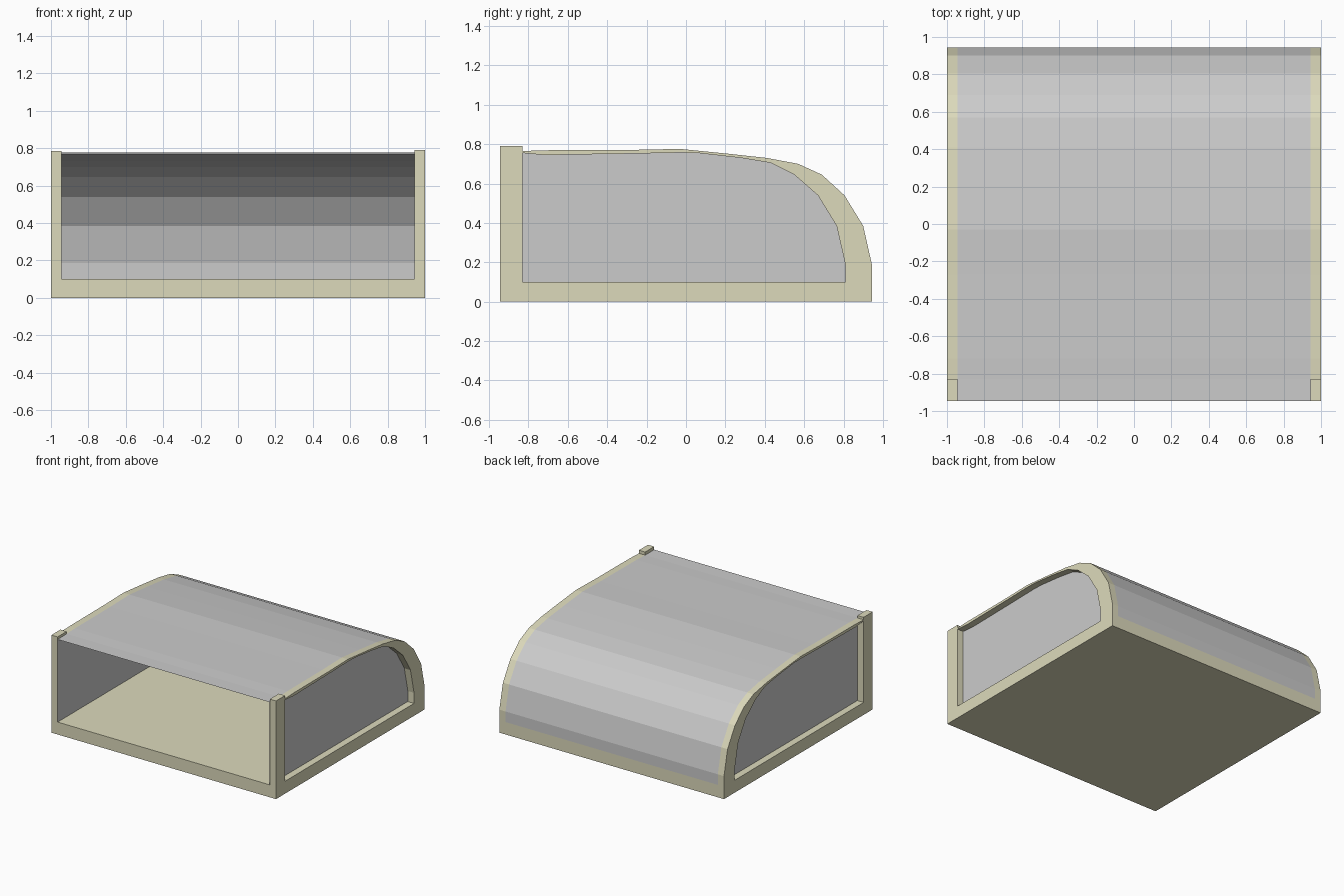
import bpy, bmesh

if "Cube" in bpy.data.objects:
    bpy.data.objects.remove(bpy.data.objects["Cube"])

W, IN, D, SILL = 1.0, 0.945, 0.945, 0.10
tan = bpy.data.materials.new("tan_frame")
tan.diffuse_color = (0.72, 0.70, 0.50, 1)
tan.use_nodes = True
tan.node_tree.nodes["Principled BSDF"].inputs["Base Color"].default_value = tan.diffuse_color

# Roof curve and window curve as (y, z), from back to front
OUTER = [(0.945, SILL), (0.945, 0.185), (0.90, 0.385), (0.805, 0.54),
         (0.69, 0.645), (0.57, 0.70), (0.41, 0.73), (0.20, 0.753),
         (-0.03, 0.776), (-0.27, 0.771), (-0.72, 0.769), (-0.83, 0.765)]
INNER = [(0.81, SILL), (0.81, 0.185), (0.765, 0.385), (0.67, 0.54),
         (0.55, 0.645), (0.43, 0.705), (0.28, 0.73), (0.06, 0.755),
         (-0.03, 0.757), (-0.27, 0.752), (-0.72, 0.745), (-0.83, 0.755)]


def finish(name, bm, mat=None, solid=True):
    if solid:
        bmesh.ops.recalc_face_normals(bm, faces=bm.faces)
    me = bpy.data.meshes.new(name)
    bm.to_mesh(me)
    bm.free()
    ob = bpy.data.objects.new(name, me)
    bpy.context.collection.objects.link(ob)
    if mat:
        me.materials.append(mat)


def prism(name, profile, x0, x1, mat):
    """Extrude a (y, z) outline along x."""
    bm = bmesh.new()
    a = [bm.verts.new((x0, y, z)) for y, z in profile]
    b = [bm.verts.new((x1, y, z)) for y, z in profile]
    n = len(profile)
    for i in range(n):
        j = (i + 1) % n
        bm.faces.new((a[i], a[j], b[j], b[i]))
    caps = [bm.faces.new(a), bm.faces.new(b)]
    bmesh.ops.recalc_face_normals(bm, faces=bm.faces)
    bmesh.ops.triangulate(bm, faces=caps)
    finish(name, bm, mat)


# Base slab
prism("base", [(-D, 0), (D, 0), (D, SILL), (-D, SILL)], -W, W, tan)

for side, s, top in (("left", -1, 0.785), ("right", 1, 0.79)):
    # Side frame: front post plus curved rail around the window
    post = [(-0.83, top), (-D, top), (-D, SILL), (-0.83, SILL)]
    prism(side + "_frame", OUTER + post + INNER[::-1], s * IN, s * W, tan)

    # Side window pane on the inner face of the frame
    bm = bmesh.new()
    pts = OUTER + [(-D, 0.765), (-D, SILL)]
    if s < 0:
        pts = pts[::-1]
    bm.faces.new([bm.verts.new((s * (IN - 0.001), y, z)) for y, z in pts])
    finish(side + "_pane", bm, solid=False)

# Curved roof and back sheet between the frames
bm = bmesh.new()
curve = OUTER + [(-D, 0.765)]
rows = [(bm.verts.new((-IN, y, z)), bm.verts.new((IN, y, z))) for y, z in curve]
for (a, b), (c, d) in zip(rows, rows[1:]):
    bm.faces.new((b, a, c, d))
finish("curved_cover", bm, solid=False)
